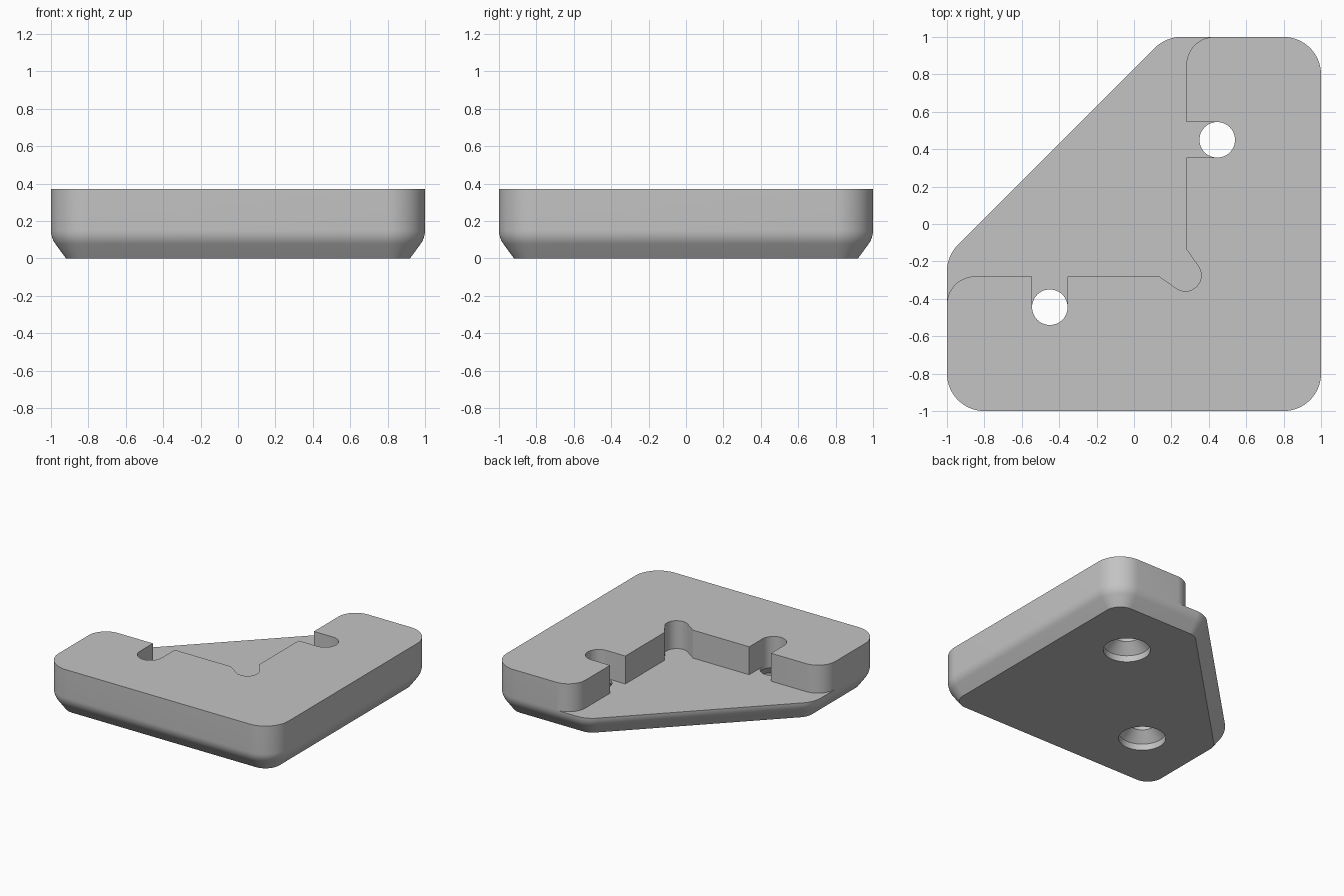
import bpy, bmesh, math
from mathutils import Vector

if "Cube" in bpy.data.objects:
    bpy.data.objects.remove(bpy.data.objects["Cube"], do_unlink=True)

HEIGHT, FLOOR = 0.37, 0.15
HOLE_R, HEAD_R = 0.095, 0.168
HOLE = (0.445, 0.45)

grey = bpy.data.materials.new("light_grey")
grey.use_nodes = True
grey.diffuse_color = (0.55, 0.55, 0.55, 1)
grey.node_tree.nodes["Principled BSDF"].inputs["Base Color"].default_value = grey.diffuse_color


def arc(cx, cy, r, start, end, steps):
    """Points on an arc, angles in degrees."""
    angles = [math.radians(start + (end - start) * i / steps) for i in range(steps + 1)]
    return [(cx + r * math.cos(a), cy + r * math.sin(a)) for a in angles]


def rounded(corners, radius, inset):
    """Counterclockwise outline with rounded corners, moved inwards by inset."""
    points = []
    for i, corner in enumerate(corners):
        p = Vector(corner)
        d1 = (p - Vector(corners[i - 1])).normalized()
        d2 = (Vector(corners[(i + 1) % len(corners)]) - p).normalized()
        inward = (d2 - d1).normalized()
        turn = d1.angle(d2)
        centre = p + inward * radius / math.cos(turn / 2)
        start = math.degrees(math.atan2(-d1.x, d1.y))
        points += arc(*centre, radius - inset, start, start + math.degrees(turn), 14)
    return points


def loft(name, rings):
    """Closed solid through a stack of (outline, height) rings."""
    bm = bmesh.new()
    loops = [[bm.verts.new((x, y, z)) for x, y in outline] for outline, z in rings]
    for low, high in zip(loops, loops[1:]):
        for i in range(len(low)):
            bm.faces.new((low[i - 1], low[i], high[i], high[i - 1]))
    bm.faces.new(loops[0])
    bm.faces.new(loops[-1])
    bmesh.ops.recalc_face_normals(bm, faces=bm.faces)
    mesh = bpy.data.meshes.new(name)
    bm.to_mesh(mesh)
    bm.free()
    mesh.materials.append(grey)
    obj = bpy.data.objects.new(name, mesh)
    bpy.context.collection.objects.link(obj)
    return obj


def cut(target, cutter):
    """Subtract the cutter from the target and throw the cutter away."""
    cutter.hide_render = True
    mod = target.modifiers.new("cut", 'BOOLEAN')
    mod.operation, mod.solver, mod.object = 'DIFFERENCE', 'EXACT', cutter
    bpy.context.view_layer.objects.active = target
    bpy.ops.object.modifier_apply(modifier=mod.name)
    bpy.data.objects.remove(cutter, do_unlink=True)


# Body: five-sided block with a chamfer below that blends into the sides
corners = [(1, -1), (1, 1), (0.17, 1), (-1, -0.17), (-1, -1)]
blend = 0.125
profile = [(0.08, 0)]
for i in range(7):
    a = math.radians(36 * (1 - i / 6))
    profile.append((blend * (1 - math.cos(a)), FLOOR - blend * math.sin(a)))
profile.append((0, HEIGHT))
body = loft("corner_bracket", [(rounded(corners, 0.2, inset), z) for inset, z in profile])

# Pocket: one half of the inner wall line, mirrored across the diagonal
hx, hy = HOLE
half = [(0.43, 1.3)] + arc(0.43, 0.85, 0.15, 90, 180, 14)
half += [(0.28, hy + HOLE_R), (hx, hy + HOLE_R), (hx, hy - HOLE_R), (0.28, hy - HOLE_R)]
half += [(0.28, -0.135)] + arc(0.275, -0.275, 0.084, 35, -45, 10)
pocket = half + [(-y, -x) for x, y in reversed(half[:-1])] + [(-1.3, 1.3)]
cut(body, loft("pocket_cutter", [(pocket, FLOOR), (pocket, 0.6)]))

# Screw holes: head recess and countersink below, plain hole above
for cx, cy in (HOLE, (-hy, -hx)):
    steps = [(HEAD_R, -0.1), (HEAD_R, 0.05), (HOLE_R, 0.125), (HOLE_R, 0.5)]
    cut(body, loft("hole_cutter", [(arc(cx, cy, r, 0, 360, 48)[:-1], z) for r, z in steps]))

# Smooth curved sides, crisp edges
bpy.ops.object.select_all(action='DESELECT')
body.select_set(True)
bpy.context.view_layer.objects.active = body
bpy.ops.object.shade_smooth_by_angle(angle=math.radians(30))
